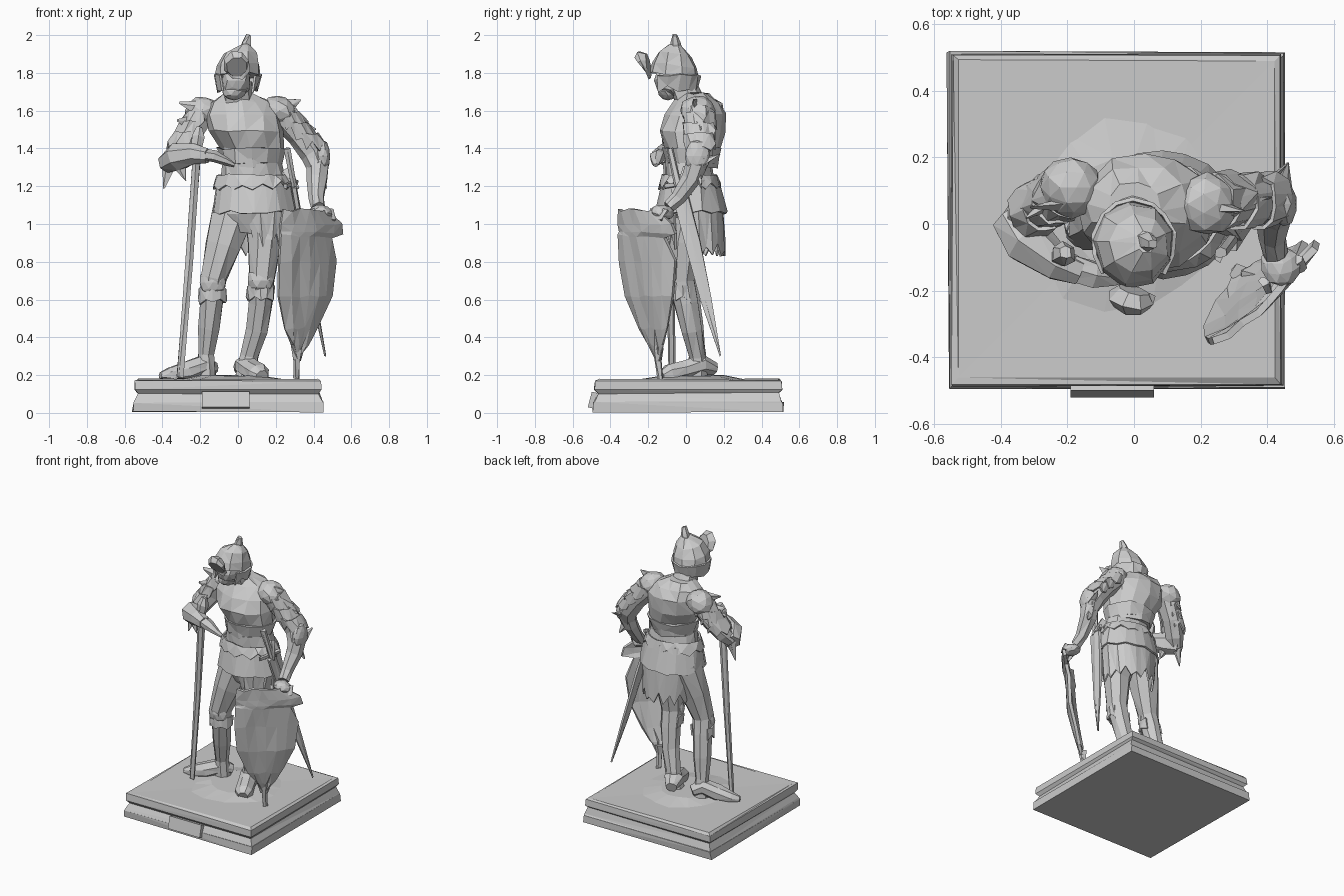
import bpy, bmesh, math, random
from mathutils import Vector

random.seed(4)


def finish(name, verts, faces, jitter=0.0, thick=0.0):
    mesh = bpy.data.meshes.new(name)
    pts = [Vector(v) + Vector([random.uniform(-jitter, jitter) for _ in range(3)]) for v in verts]
    mesh.from_pydata(pts, [], faces)
    bm = bmesh.new()
    bm.from_mesh(mesh)
    bmesh.ops.recalc_face_normals(bm, faces=bm.faces)
    bmesh.ops.triangulate(bm, faces=[f for f in bm.faces if len(f.verts) == 4])
    bm.to_mesh(mesh)
    bm.free()
    ob = bpy.data.objects.new(name, mesh)
    bpy.context.collection.objects.link(ob)
    if thick:
        m = ob.modifiers.new("thickness", 'SOLIDIFY')
        m.thickness, m.offset = thick, 0
    return ob


def skin(name, rings, jitter):
    # bridge equal-length rings and cap both ends
    n = len(rings[0])
    verts = [v for r in rings for v in r]
    faces = [(i * n + j, i * n + (j + 1) % n, (i + 1) * n + (j + 1) % n, (i + 1) * n + j)
             for i in range(len(rings) - 1) for j in range(n)]
    faces += [tuple(range(n))[::-1], tuple(range(len(verts) - n, len(verts)))]
    return finish(name, verts, faces, jitter)


def loft(name, rows, n=10, phase=0.0, jitter=0.009, tilt=0.0):
    # rows: centre x, centre y, z, x radius, y radius; tilt drops the back of each ring
    return skin(name, [[(cx + rx * math.cos(phase + 2 * math.pi * j / n),
                         cy + ry * math.sin(phase + 2 * math.pi * j / n),
                         z - tilt * ry * math.sin(phase + 2 * math.pi * j / n))
                        for j in range(n)] for cx, cy, z, rx, ry in rows], jitter)


def tube(name, path, n=7, flat=1.0, ref=(0, 1, 0), floor=0.0, jitter=0.004):
    # path: x, y, z, radius; flat squashes the second axis
    p = [Vector(q[:3]) for q in path]
    rings = []
    for i, q in enumerate(path):
        d = (p[min(i + 1, len(p) - 1)] - p[max(i - 1, 0)]).normalized()
        a = d.cross(Vector(ref)).normalized()
        b = d.cross(a)
        ring = []
        for j in range(n):
            t = 2 * math.pi * (j + 0.5) / n
            v = p[i] + (a * math.cos(t) + b * math.sin(t) * flat) * q[3]
            v.z = max(v.z, floor)
            ring.append(v)
        rings.append(ring)
    return skin(name, rings, jitter)


def ball(name, loc, scale, rot=(0, 0, 0)):
    bpy.ops.mesh.primitive_ico_sphere_add(subdivisions=2, radius=1, location=loc, rotation=rot)
    ob = bpy.context.object
    ob.name, ob.scale = name, scale
    for v in ob.data.vertices:
        v.co *= random.uniform(0.92, 1.06)


def tatter(name, top, bottom, n, a0, a1, depth):
    # ragged hanging strip around an ellipse
    verts, faces = [], []
    for i in range(n + 1):
        t = math.radians(a0 + (a1 - a0) * i / n)
        for k, (cx, cy, z, rx, ry) in enumerate((top, bottom)):
            drop = depth * (i % 2) * random.uniform(0.3, 1) if k else 0
            verts.append((cx + rx * math.cos(t), cy + ry * math.sin(t), z + drop))
    for i in range(n):
        faces.append((2 * i, 2 * i + 2, 2 * i + 3, 2 * i + 1))
    finish(name, verts, faces, 0.006, 0.012)


# Stepped square plinth, name plate and ground mound
R = math.sqrt(2)
loft("plinth", [(-0.052, 0.012, z, (0.507 - i) * R, (0.507 - i) * R) for z, i in
     ((0.005, 0), (0.055, 0.003), (0.06, 0.01), (0.105, 0.028), (0.125, 0.01), (0.17, 0.016), (0.178, 0.03))],
     4, math.pi / 4, 0.005)
bpy.ops.mesh.primitive_cube_add(size=1, location=(-0.065, -0.485, 0.065), rotation=(-0.25, 0, 0))
bpy.context.object.name = "front_plate"
bpy.context.object.scale = (0.25, 0.05, 0.085)
loft("ground_mound", [(-0.02, 0.03, 0.17, 0.31, 0.32), (-0.03, 0.03, 0.198, 0.17, 0.17)], 14, 0, 0.004)

# Legs, knee guards and boots
tube("right_leg", [(-0.02, 0.05, 1.08, 0.12), (-0.08, 0.01, 0.88, 0.096), (-0.13, -0.01, 0.71, 0.07),
                   (-0.14, 0.01, 0.6, 0.066), (-0.155, 0.04, 0.45, 0.06), (-0.17, 0.06, 0.31, 0.045),
                   (-0.17, 0.07, 0.19, 0.055)], 8)
tube("left_leg", [(0.14, 0.04, 1.08, 0.12), (0.14, -0.01, 0.9, 0.095), (0.125, -0.025, 0.7, 0.07),
                  (0.12, 0.0, 0.58, 0.066), (0.1, 0.03, 0.44, 0.058), (0.06, 0.06, 0.3, 0.048),
                  (0.04, 0.06, 0.19, 0.056)], 8)
tube("right_boot", [(-0.13, 0.12, 0.23, 0.04), (-0.18, 0.07, 0.255, 0.062), (-0.27, 0.03, 0.22, 0.06),
                    (-0.36, 0.0, 0.2, 0.045), (-0.41, -0.02, 0.195, 0.02)], 8, 0.9, (0, 0, 1), 0.182)
tube("left_boot", [(0.01, 0.15, 0.23, 0.04), (0.04, 0.08, 0.255, 0.062), (0.075, -0.01, 0.225, 0.062),
                   (0.11, -0.09, 0.205, 0.06), (0.125, -0.125, 0.195, 0.035)], 8, 0.9, (0, 0, 1), 0.182)
for side, x, y, z in (("right", -0.135, -0.025, 0.69), ("left", 0.12, -0.045, 0.7)):
    ball(side + "_knee_guard", (x, y, z), (0.073, 0.055, 0.075))
    tatter(side + "_knee_cuff", (x, y + 0.03, z - 0.03, 0.07, 0.065),
           (x, y + 0.03, z - 0.11, 0.07, 0.07), 8, 150, 390, 0.03)

# Hips, armour skirts and torn cloth
loft("hips", [(0.06, 0.04, 0.95, 0.12, 0.1), (0.08, 0.04, 1.06, 0.2, 0.15), (0.08, 0.03, 1.2, 0.18, 0.13),
              (0.075, 0.02, 1.32, 0.155, 0.125)], 12)
tatter("armour_skirt", (0.08, 0.025, 1.23, 0.188, 0.145), (0.085, 0.03, 1.055, 0.22, 0.185), 20, 0, 360, 0.015)
tatter("waist_fringe", (0.075, 0.02, 1.26, 0.178, 0.138), (0.08, 0.02, 1.18, 0.205, 0.162), 24, 0, 360, 0.05)
tatter("torn_back_cloth", (0.085, 0.04, 1.09, 0.195, 0.15), (0.09, 0.05, 0.83, 0.17, 0.155), 17, -15, 195, 0.1)
tatter("torn_front_cloth", (0.14, 0.03, 1.09, 0.15, 0.14), (0.15, 0.02, 0.87, 0.09, 0.11), 6, 230, 320, 0.1)

# Torso and neck
loft("breastplate", [(0.075, 0.03, 1.3, 0.155, 0.13), (0.07, 0.035, 1.4, 0.17, 0.145),
                     (0.045, 0.035, 1.49, 0.2, 0.18), (0.03, 0.05, 1.58, 0.2, 0.165),
                     (0.015, 0.06, 1.65, 0.155, 0.115), (0.005, 0.045, 1.69, 0.08, 0.08)], 12)
loft("belt", [(0.075, 0.03, 1.32, 0.163, 0.14), (0.072, 0.035, 1.4, 0.18, 0.156)], 12)
loft("neck", [(0.0, 0.03, 1.63, 0.09, 0.085), (-0.005, -0.02, 1.75, 0.075, 0.075)], 8)

# Head and helmet
ball("face", (-0.01, -0.085, 1.76), (0.08, 0.085, 0.09))
ball("beard", (-0.02, -0.095, 1.705), (0.065, 0.055, 0.05))
loft("helmet_crown", [(0, -0.06, 1.785, 0.122, 0.135), (0.002, -0.06, 1.84, 0.117, 0.122),
                      (0.015, -0.06, 1.9, 0.088, 0.09), (0.035, -0.055, 1.945, 0.03, 0.03)], 9, 0.3, 0.005, 0.15)
tatter("neck_guard", (0, -0.06, 1.79, 0.12, 0.133), (0, -0.065, 1.7, 0.1, 0.12), 10, -40, 220, 0.03)
tube("helmet_spike", [(0.03, -0.05, 1.9, 0.035), (0.045, -0.055, 1.96, 0.028), (0.058, -0.06, 2.0, 0.016)], 6)
tube("raised_visor", [(0, -0.2, 1.845, 0.06), (-0.005, -0.222, 1.84, 0.085), (-0.005, -0.234, 1.83, 0.068)],
     8, 0.85, (1, 0, 0))

# Shoulders and arms
ball("right_pauldron", (-0.19, 0.11, 1.595), (0.095, 0.095, 0.08), (0, -0.4, 0))
ball("left_pauldron", (0.22, 0.06, 1.6), (0.095, 0.095, 0.08), (0, 0.4, 0))
tube("right_upper_arm", [(-0.2, 0.1, 1.57, 0.075), (-0.26, 0.08, 1.46, 0.062), (-0.32, 0.03, 1.37, 0.06),
                         (-0.36, 0.0, 1.32, 0.045)])
tube("right_forearm", [(-0.375, 0.02, 1.32, 0.055), (-0.32, -0.05, 1.355, 0.075), (-0.23, -0.12, 1.37, 0.055),
                       (-0.16, -0.145, 1.36, 0.042)], 7, 1, (0, 0, 1))
tube("right_hand", [(-0.19, -0.13, 1.37, 0.045), (-0.12, -0.155, 1.36, 0.045), (-0.06, -0.16, 1.33, 0.03),
                    (-0.02, -0.16, 1.31, 0.015)], 6, 0.7, (0, 0, 1))
tube("left_upper_arm", [(0.24, 0.07, 1.58, 0.085), (0.33, 0.08, 1.47, 0.07), (0.4, 0.08, 1.37, 0.065),
                        (0.425, 0.05, 1.3, 0.058)])
tube("left_forearm", [(0.43, 0.07, 1.36, 0.062), (0.42, 0.03, 1.24, 0.055), (0.415, -0.04, 1.14, 0.04),
                      (0.425, -0.09, 1.09, 0.036)])
ball("left_elbow_guard", (0.45, 0.06, 1.36), (0.04, 0.07, 0.085))
ball("left_hand", (0.44, -0.125, 1.06), (0.06, 0.065, 0.04), (0, 0.25, 0.6))
for i in range(4):
    tube("finger", [(0.39 + i * 0.034, -0.17 + i * 0.022, 1.075, 0.017),
                    (0.405 + i * 0.034, -0.2 + i * 0.022, 1.02, 0.012)], 5)

# Layered shoulder plates and torn armour tips
for i in range(3):
    k = i * 0.055
    tatter("right_arm_plate", (-0.2 - k * 0.6, 0.1 - k * 0.4, 1.6 - k, 0.065, 0.075),
           (-0.225 - k * 0.6, 0.09 - k * 0.4, 1.5 - k, 0.08, 0.08), 9, 60, 300, 0.05)
    tatter("left_arm_plate", (0.25 + k, 0.065, 1.59 - k, 0.065, 0.08),
           (0.29 + k, 0.075, 1.5 - k, 0.075, 0.08), 9, -120, 120, 0.05)
for p, q in (((-0.2, 0.06, 1.61), (-0.31, 0.05, 1.64)), ((-0.26, 0.06, 1.53), (-0.32, 0.02, 1.55)),
             ((-0.36, 0.01, 1.32), (-0.39, 0.0, 1.19)), ((-0.31, -0.06, 1.32), (-0.28, -0.07, 1.23)),
             ((-0.3, -0.04, 1.38), (-0.33, 0.0, 1.46)), ((0.26, 0.05, 1.63), (0.33, 0.04, 1.66)),
             ((0.33, 0.06, 1.52), (0.41, 0.08, 1.5)), ((0.44, 0.09, 1.33), (0.46, 0.18, 1.37)),
             ((0.42, 0.06, 1.27), (0.47, 0.08, 1.19)), ((0.25, 0.0, 1.28), (0.32, -0.05, 1.19))):
    tube("torn_tip", [(*p, 0.045), (*q, 0.004)], 5, 0.5)

# Staff, held by the right hand
tube("staff", [(-0.31, -0.075, 0.19, 0.02), (-0.26, -0.085, 0.8, 0.022), (-0.215, -0.1, 1.42, 0.024)], 6)
tube("staff_head", [(-0.22, -0.1, 1.4, 0.03), (-0.21, -0.09, 1.46, 0.04), (-0.205, -0.085, 1.51, 0.02)], 6)

# Sword in scabbard at the left hip
tube("scabbard", [(0.295, -0.04, 1.2, 0.045), (0.35, 0.035, 0.9, 0.045), (0.405, 0.105, 0.6, 0.035),
                  (0.462, 0.182, 0.3, 0.006)], 6, 0.4, (1, 0, 0))
tube("sword_grip", [(0.295, -0.04, 1.2, 0.018), (0.262, -0.085, 1.4, 0.02)], 6)
tube("sword_guard", [(0.25, -0.11, 1.2, 0.014), (0.31, 0.03, 1.22, 0.014)], 5, 1, (0, 0, 1))

# Battered shield: rows of left and right edge points, bulged outward
rows = [(1.075, 0.245, -0.355, 0.47, -0.15), (1.0, 0.23, -0.355, 0.545, -0.07), (0.955, 0.222, -0.353, 0.55, -0.06),
        (0.935, 0.22, -0.352, 0.485, -0.115), (0.8, 0.212, -0.345, 0.515, -0.06), (0.62, 0.218, -0.31, 0.495, -0.065),
        (0.45, 0.25, -0.245, 0.42, -0.095), (0.36, 0.28, -0.2, 0.365, -0.12), (0.28, 0.305, -0.16, 0.325, -0.142)]
verts, faces, C = [], [], 6
for z, xl, yl, xr, yr in rows:
    w = math.hypot(xr - xl, yr - yl)
    for j in range(C + 1):
        t = j / C
        b = 0.25 * w * t * (1 - t)
        verts.append((xl + (xr - xl) * t + 0.61 * b, yl + (yr - yl) * t - 0.79 * b, z))
for i in range(len(rows) - 1):
    for j in range(C):
        a = i * (C + 1) + j
        faces.append((a, a + 1, a + C + 2, a + C + 1))
finish("shield", verts, faces, 0.008, 0.022)
tube("shield_spike", [(0.315, -0.15, 0.34, 0.03), (0.312, -0.145, 0.27, 0.018), (0.308, -0.135, 0.18, 0.016)], 5)
